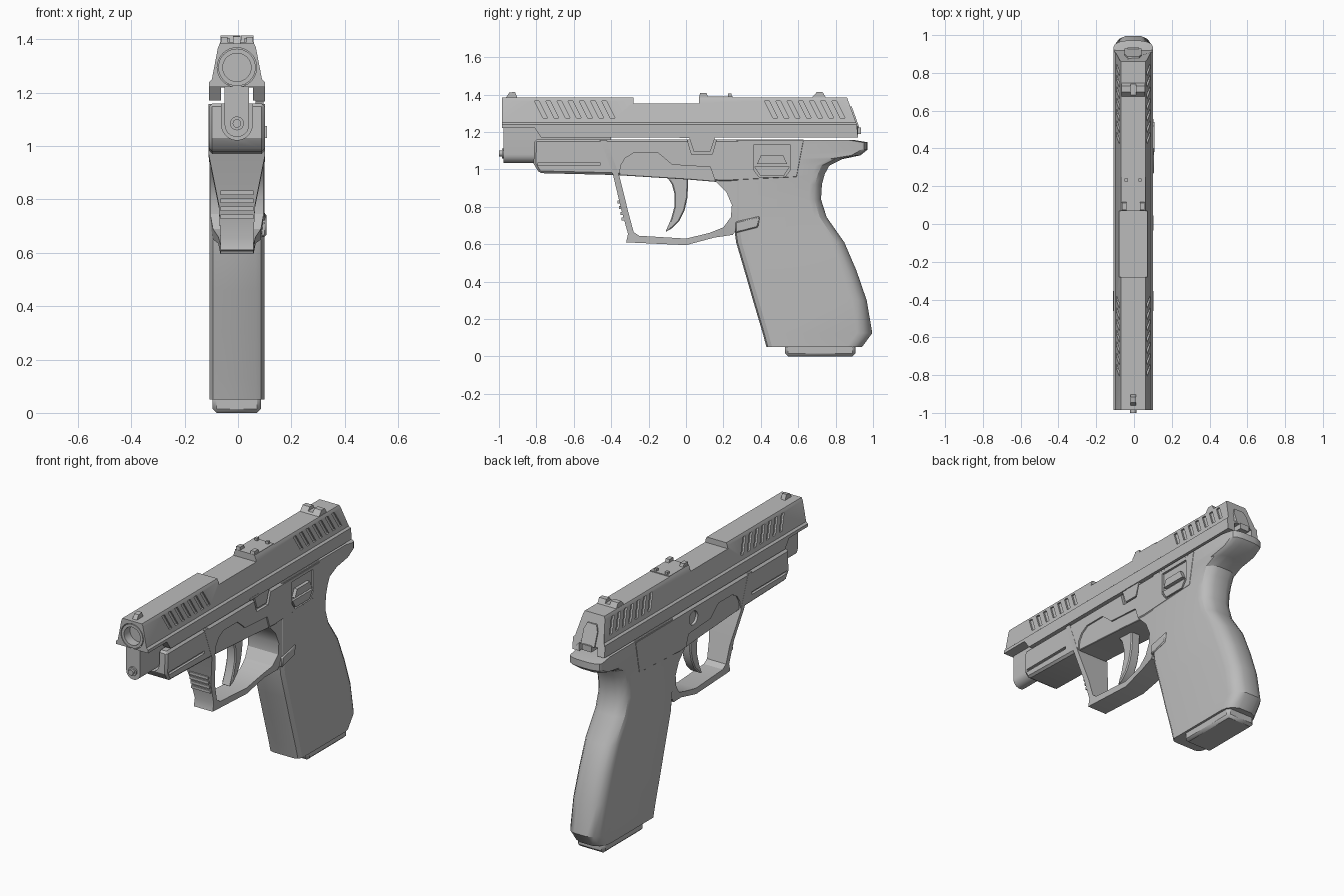
import bpy, bmesh, math

OX = -0.004  # body sits slightly left of centre because of the side controls
mat = bpy.data.materials.new("grey metal")
mat.diffuse_color = (0.5, 0.5, 0.5, 1)


def loft(name, rings, bevel=0):
    """Skin a list of equal-length point rings and cap both ends."""
    bm = bmesh.new()
    rows = [[bm.verts.new((x + OX, y, z)) for x, y, z in r] for r in rings]
    n = len(rows[0])
    for a, b in zip(rows, rows[1:]):
        for i in range(n):
            j = (i + 1) % n
            bm.faces.new((a[i], a[j], b[j], b[i]))
    bm.faces.new(rows[0][::-1])
    bm.faces.new(rows[-1])
    bmesh.ops.recalc_face_normals(bm, faces=bm.faces)
    me = bpy.data.meshes.new(name)
    bm.to_mesh(me)
    bm.free()
    me.materials.append(mat)
    ob = bpy.data.objects.new(name, me)
    bpy.context.collection.objects.link(ob)
    if bevel:
        m = ob.modifiers.new("bevel", "BEVEL")
        m.width, m.segments, m.limit_method = bevel, 1, 'ANGLE'
        m.angle_limit = math.radians(50)
    return ob


def prism(name, pts, x0, x1, bevel=0):
    """Side profile (y, z) extruded across x."""
    return loft(name, [[(x, y, z) for y, z in pts] for x in (x0, x1)], bevel)


def box(name, x0, x1, y0, y1, z0, z1, bevel=0):
    return prism(name, [(y0, z0), (y1, z0), (y1, z1), (y0, z1)], x0, x1, bevel)


def cyl(name, axis, u, z, r, a0, a1, n=32):
    """Cylinder along x or y; u is the other horizontal coordinate."""
    ring = [(u + r * math.cos(2 * math.pi * i / n), z + r * math.sin(2 * math.pi * i / n)) for i in range(n)]
    if axis == 'x':
        return prism(name, ring, a0, a1)
    return loft(name, [[(p, a, q) for p, q in ring] for a in (a0, a1)])


def cut(target, cutters):
    for c in cutters:
        c.hide_render = True
        m = target.modifiers.new("cut", "BOOLEAN")
        m.operation, m.solver, m.object = 'DIFFERENCE', 'EXACT', c
    dg = bpy.context.evaluated_depsgraph_get()
    me = bpy.data.meshes.new_from_object(target.evaluated_get(dg))
    target.modifiers.clear()
    target.data = me
    for c in cutters:
        bpy.data.objects.remove(c)


# slide: hollow underneath, stepped sides, sloped rear
half = [(0.06, 1.22), (0.06, 1.17), (0.105, 1.17), (0.105, 1.24), (0.094, 1.25), (0.071, 1.37), (0.064, 1.385)]
section = half + [(-x, z) for x, z in half[::-1]]
slide = loft("slide", [[(x, -0.985, z) for x, z in section],
                       [(x, 0.92 - max(0, z - 1.22) * 0.36, z) for x, z in section]])
cutters = [box("port_cut", -0.2, 0.2, -0.28, 0.07, 1.352, 1.5),
           cyl("bore_cut", 'y', 0, 1.295, 0.074, -1.1, -0.93),
           prism("nose_cut", [(-1.1, 1.1), (-0.77, 1.1), (-0.77, 1.165), (-0.81, 1.222), (-1.1, 1.222)], -0.2, 0.2)]
for start in (-0.81, 0.42):  # slanted grip grooves front and rear
    for i in range(7):
        y = start + i * 0.06
        quad = [(y + 0.045, 1.275), (y + 0.07, 1.275), (y + 0.025, 1.365), (y, 1.365)]
        for s in (1, -1):
            inner = [(s * (0.094 - (z - 1.25) * 0.192 - 0.01), a, z) for a, z in quad]
            cutters.append(loft("groove_cut", [inner, [(s * 0.13, a, z) for a, z in quad]]))
cut(slide, cutters)

# barrel and recoil guide
barrel = cyl("barrel", 'y', 0, 1.295, 0.07, -0.985, -0.5)
cut(barrel, [cyl("barrel_cut", 'y', 0, 1.295, 0.053, -1.1, -0.6)])
arc = [(0.046 * math.cos(a), 1.08 + 0.046 * math.sin(a)) for a in [math.pi + math.pi * i / 12 for i in range(13)]]
u_shape = arc + [(0.046, 1.23), (-0.046, 1.23)]
loft("guide_housing", [[(x, y, z) for x, z in u_shape] for y in (-0.975, -0.4)])
cyl("guide_rod_collar", 'y', 0, 1.085, 0.026, -0.985, -0.9, 20)
cyl("guide_rod", 'y', 0, 1.085, 0.016, -1.0, -0.9, 16)

# frame with dust cover
frame = prism("frame", [(-0.81, 1.16), (-0.815, 1.03), (-0.785, 0.98), (-0.38, 0.97), (0.02, 0.945), (0.2, 0.93),
                        (0.6, 0.95), (0.64, 1.16)], -0.105, 0.105, 0.012)
cutters = [loft("housing_cut", [[(x * 1.25, y, 1.08 + (z - 1.08) * 1.25) for x, z in u_shape] for y in (-0.9, -0.5)]),
           cyl("pin_hole_cut", 'x', 0.085, 1.09, 0.04, -0.2, -0.09)]
arch = [(-0.36, 0.9), (-0.35, 1.02), (-0.325, 1.06), (-0.28, 1.088), (-0.15, 1.088), (-0.115, 1.06), (-0.075, 1.025),
        (0.13, 1.012), (0.17, 0.9)]
for s in (1, -1):
    cutters += [box("rail_cut", s * 0.09, s * 0.2, -0.79, -0.46, 1.02, 1.036),
                prism("arch_cut", arch, s * 0.096, s * 0.2)]
cutters.append(prism("takedown_cut", [(-0.005, 1.2), (0.03, 1.08), (0.14, 1.08), (0.175, 1.2)], 0.088, 0.2))
cutters.append(prism("stop_cut", [(0.36, 1.13), (0.56, 1.13), (0.56, 1.0), (0.53, 0.96), (0.39, 0.96), (0.36, 1.0)],
                     0.092, 0.2))
cut(frame, cutters)

# grip, lofted upward: z, front y, back y, back rounding
rows = [(0.05, 0.43, 0.945, 1), (0.125, 0.41, 1.0, 1), (0.3, 0.358, 0.97, 1), (0.46, 0.312, 0.915, 1),
        (0.61, 0.268, 0.85, 0.9), (0.745, 0.25, 0.755, 0.8), (0.84, 0.25, 0.725, 0.8), (0.92, 0.25, 0.73, 0.8),
        (0.975, 0.25, 0.745, 0.8), (1.02, 0.25, 0.77, 0.9), (1.055, 0.25, 0.84, 0.9), (1.075, 0.25, 0.935, 0.6),
        (1.105, 0.25, 0.972, 0.4), (1.145, 0.25, 0.972, 0.4), (1.157, 0.25, 0.9, 0.4)]
rings = []
for z, f, b, r in rows:
    side = [(0.07, f), (0.09, f + 0.008), (0.1035, f + 0.03), (0.1035, b - 0.085 * r), (0.097, b - 0.05 * r),
            (0.075, b - 0.02 * r), (0.04, b - 0.004 * r)]
    rings.append([(x, y, z) for x, y in side] + [(-x, y, z) for x, y in side[::-1]])
grip = loft("grip", rings)
cut(grip, [prism("stop_cut", [(0.36, 1.13), (0.56, 1.13), (0.56, 1.0), (0.53, 0.96), (0.39, 0.96), (0.36, 1.0)],
                 0.092, 0.2)])
box("magazine_base", -0.092, 0.09, 0.53, 0.905, 0.0, 0.08, 0.015)

# trigger guard: outer y, z, inner y, z, half width
guard = [(-0.46, 1.157, -0.425, 1.157, 0.106), (-0.39, 0.97, -0.355, 0.96, 0.106), (-0.345, 0.78, -0.308, 0.77, 0.068),
         (-0.31, 0.655, -0.28, 0.665, 0.062), (-0.32, 0.61, -0.25, 0.645, 0.062), (0, 0.595, 0, 0.63, 0.062),
         (0.15, 0.635, 0.125, 0.66, 0.07), (0.25, 0.65, 0.2, 0.69, 0.09), (0.3, 0.72, 0.24, 0.745, 0.1),
         (0.32, 0.85, 0.245, 0.81, 0.1), (0.3, 0.96, 0.215, 0.88, 0.1), (0.2, 0.98, 0.16, 0.935, 0.1)]
loft("trigger_guard", [[(-w, a, b), (w, a, b), (w, c, d), (-w, c, d)] for a, b, c, d, w in guard])
for i in range(4):  # finger ribs on the guard front
    z = 0.735 + i * 0.03
    y = -0.331 - (z - 0.735) * 0.24
    box("guard_rib", -0.062, 0.062, y - 0.013, y + 0.02, z - 0.008, z + 0.008)

# trigger
prism("trigger", [(-0.11, 0.97), (-0.075, 0.92), (-0.062, 0.87), (-0.062, 0.8), (-0.08, 0.735), (-0.11, 0.665),
                  (-0.075, 0.685), (-0.035, 0.725), (-0.008, 0.78), (0.008, 0.85), (0.013, 0.97)], -0.03, 0.03, 0.006)

# side controls on the right
prism("takedown_lever", [(0.015, 1.175), (0.042, 1.095), (0.13, 1.095), (0.157, 1.175)], 0.07, 0.1)
box("takedown_tab", 0.07, 0.106, -0.035, 0.045, 1.168, 1.182)
prism("slide_stop", [(0.4, 1.075), (0.52, 1.075), (0.54, 1.03), (0.38, 1.03)], 0.08, 0.112)
prism("slide_stop_plate", [(0.365, 1.015), (0.555, 1.015), (0.525, 0.968), (0.395, 0.968)], 0.08, 0.106)
prism("magazine_catch", [(0.265, 0.66), (0.385, 0.69), (0.395, 0.75), (0.265, 0.72)], 0.06, 0.11, 0.006)

# sights and top fittings
prism("front_sight", [(-0.965, 1.38), (-0.945, 1.41), (-0.915, 1.415), (-0.9, 1.38)], -0.014, 0.014)
rear = prism("rear_sight", [(0.67, 1.38), (0.7, 1.414), (0.73, 1.414), (0.75, 1.38)], -0.062, 0.062)
cut(rear, [box("notch_cut", -0.015, 0.015, 0.6, 0.8, 1.395, 1.5)])
box("top_plate", -0.064, 0.064, 0.07, 0.25, 1.38, 1.39)
for s in (1, -1):
    prism("mount_lug", [(0.07, 1.38), (0.075, 1.408), (0.11, 1.408), (0.12, 1.38)], s * 0.035, s * 0.06)
    box("mount_pin", s * 0.028, s * 0.045, 0.225, 0.242, 1.38, 1.405)

# rear cover plate, following the sloped slide back
plate = [(0.045, 1.22), (0.045, 1.3), (0.03, 1.335), (-0.03, 1.335), (-0.045, 1.3), (-0.045, 1.22)]
loft("rear_plate", [[(x, 0.92 - (z - 1.22) * 0.36 + d, z) for x, z in plate] for d in (-0.02, 0.008)])
box("rear_knob", -0.03, 0.03, 0.86, 0.935, 1.19, 1.225)

for ob in bpy.data.objects:
    ob.select_set(True)
bpy.context.view_layer.objects.active = slide
bpy.ops.object.shade_smooth_by_angle(angle=math.radians(30))
